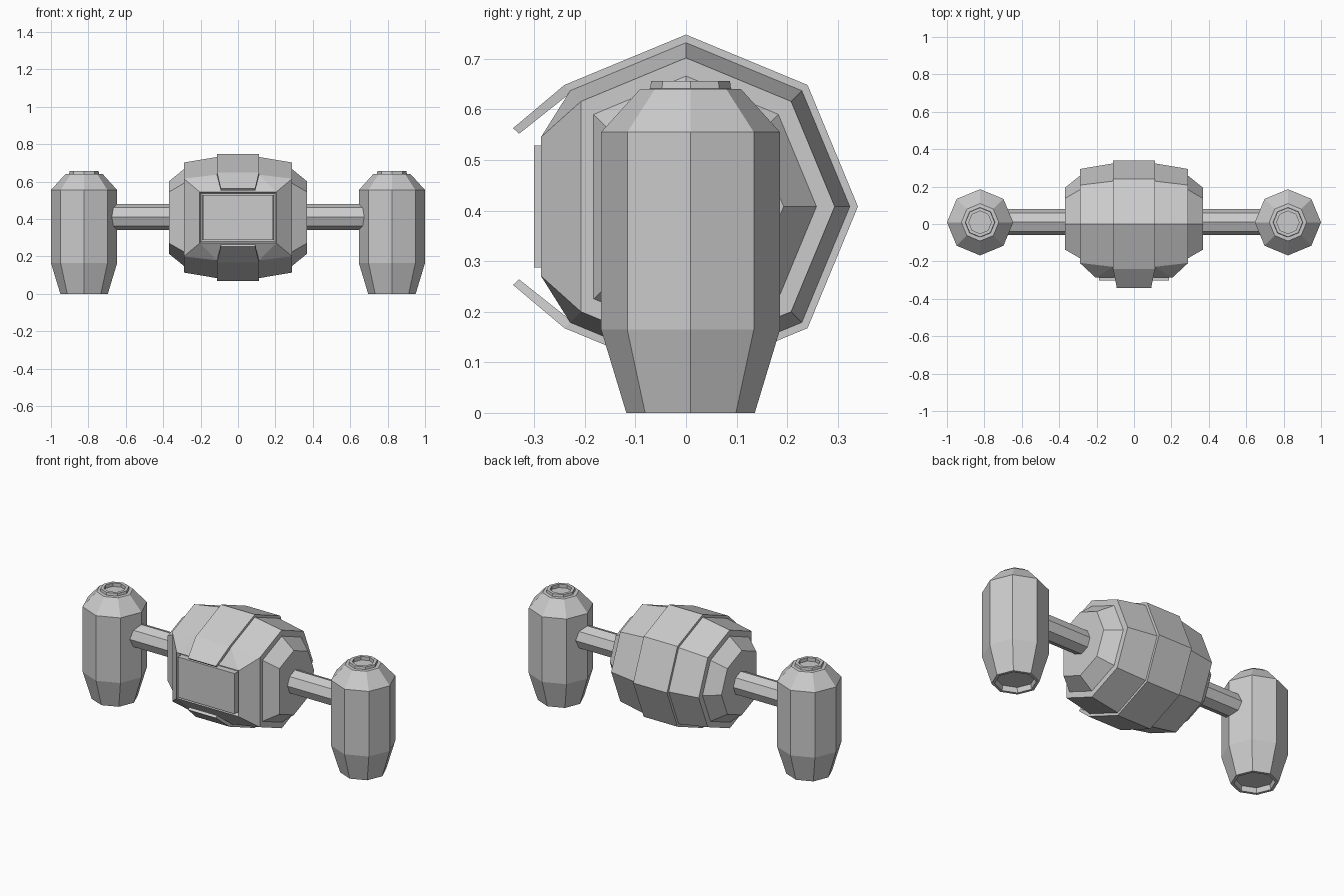
import bpy, bmesh
from math import sin, cos, pi

if "Cube" in bpy.data.objects:
    bpy.data.objects.remove(bpy.data.objects["Cube"])

CZ = 0.408  # height of the drum axis


def finish(name, bm):
    bmesh.ops.recalc_face_normals(bm, faces=bm.faces)
    me = bpy.data.meshes.new(name)
    bm.to_mesh(me)
    bm.free()
    ob = bpy.data.objects.new(name, me)
    bpy.context.collection.objects.link(ob)
    return ob


def hull(bm, points):
    verts = [bm.verts.new(p) for p in points]
    bmesh.ops.convex_hull(bm, input=verts)
    bmesh.ops.dissolve_limit(bm, angle_limit=0.01, verts=bm.verts, edges=bm.edges)


def section(x, r):
    """Octagon across x, with the front corner left off."""
    return [(x, r * cos(i * pi / 4), CZ + r * sin(i * pi / 4)) for i in range(-3, 4)]


def lathe(name, profile, place, sides=8):
    """Turn (radius, height) pairs into an eight-sided solid."""
    bm = bmesh.new()
    rings = [[bm.verts.new(place(r * cos(2 * pi * i / sides), r * sin(2 * pi * i / sides), h))
              for i in range(sides)] for r, h in profile]
    for a, b in zip(rings, rings[1:]):
        for i in range(sides):
            j = (i + 1) % sides
            bm.faces.new((a[i], a[j], b[j], b[i]))
    bm.faces.new(rings[0])
    bm.faces.new(rings[-1])
    return finish(name, bm)


# Cockpit drum: two tapering side bands and a flat, recessed front
bm = bmesh.new()
pts = []
for s in (-1, 1):
    pts += section(s * 0.29, 0.294) + section(s * 0.112, 0.324)
    pts += [(s * 0.205, -0.287, CZ + t * 0.137) for t in (-1, 1)]
hull(bm, pts)
bm.normal_update()
front = min(bm.faces, key=lambda f: f.calc_center_median().y)
bmesh.ops.inset_region(bm, faces=[front], thickness=0.012, depth=-0.022)
finish("cockpit_drum", bm)

# Front window panel
bm = bmesh.new()
hull(bm, [(sx * w, y, CZ + sz * h) for sx in (-1, 1) for sz in (-1, 1)
          for y, w, h in ((-0.26, 0.19, 0.121), (-0.301, 0.186, 0.121))])
finish("front_window", bm)

# Centre armour strip wrapping the drum, with two flared front flaps
bm = bmesh.new()
rows = []
loop = [(0.34 * cos(a * pi / 4), CZ + 0.34 * sin(a * pi / 4)) for a in range(-3, 4)]
inner = [(0.32 * cos(a * pi / 4), CZ + 0.32 * sin(a * pi / 4)) for a in range(-3, 4)]
outer = [(-0.342, 0.253)] + loop + [(-0.342, 0.563)]
inner = [(-0.33, 0.264)] + inner + [(-0.33, 0.552)]
for k, (o, i) in enumerate(zip(outer, inner)):
    w = 0.092 if k in (0, len(outer) - 1) else 0.112
    rows.append([bm.verts.new((x, y, z)) for x, (y, z) in
                 ((-w, o), (w, o), (w, i), (-w, i))])
for a, b in zip(rows, rows[1:]):
    for i in range(4):
        j = (i + 1) % 4
        bm.faces.new((a[i], a[j], b[j], b[i]))
bm.faces.new(rows[0])
bm.faces.new(rows[-1])
finish("armour_strip", bm)

# Mirrored side parts
pod_profile = [(0.105, 0.03), (0.11, 0.0), (0.127, 0.0), (0.177, 0.165), (0.177, 0.555),
               (0.1, 0.64), (0.08, 0.641), (0.078, 0.656), (0.06, 0.656), (0.06, 0.635)]
for s, side in ((-1, "left"), (1, "right")):
    # Drum end cap
    bm = bmesh.new()
    hull(bm, section(s * 0.28, 0.26) + section(s * 0.29, 0.258) + section(s * 0.37, 0.193))
    finish(side + "_end_cap", bm)
    # Arm joining drum and pod
    lathe(side + "_arm", [(0.07, 0.34), (0.07, 0.675)],
          lambda a, b, h, s=s: (s * h, 0.01 + a, 0.411 + b))
    # Upright pod with hollow ends
    lathe(side + "_pod", pod_profile,
          lambda a, b, h, s=s: (s * 0.823 + a, 0.009 + b, h))
